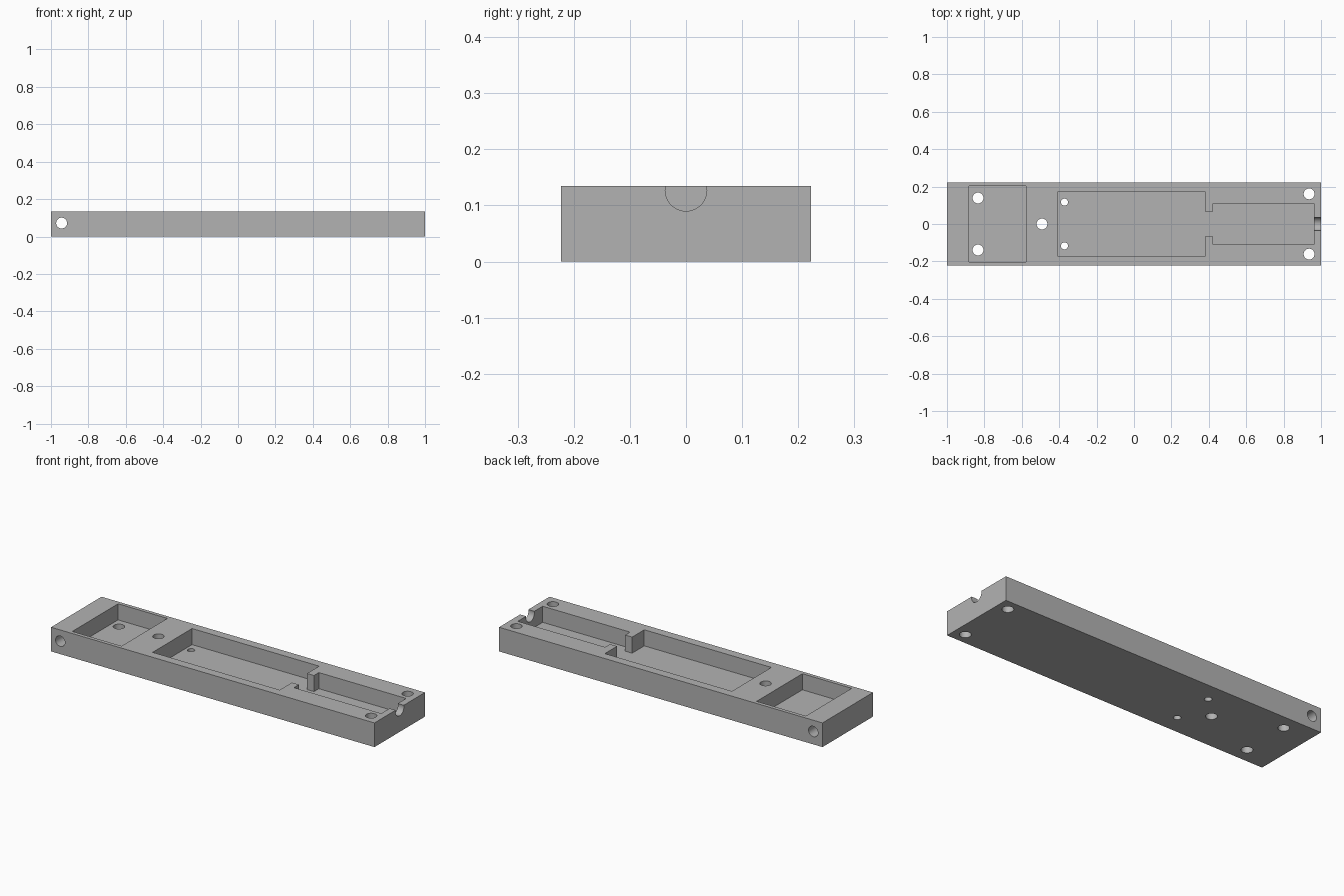
import bpy
import bmesh
from mathutils import Matrix
from math import radians

LENGTH, WIDTH, HEIGHT = 2.0, 0.446, 0.135
FLOOR = 0.045   # height of the pocket floors
HOLE = 0.029    # radius of the screw holes

cube = bpy.data.objects.get("Cube")
if cube:
    bpy.data.objects.remove(cube, do_unlink=True)

grey = bpy.data.materials.new("plain grey")
grey.use_nodes = True
grey.diffuse_color = (0.45, 0.45, 0.45, 1)
grey.node_tree.nodes["Principled BSDF"].inputs["Base Color"].default_value = grey.diffuse_color


def add_object(name, bm):
    bmesh.ops.recalc_face_normals(bm, faces=bm.faces)
    mesh = bpy.data.meshes.new(name)
    bm.to_mesh(mesh)
    bm.free()
    mesh.materials.append(grey)
    obj = bpy.data.objects.new(name, mesh)
    bpy.context.collection.objects.link(obj)
    return obj


def prism(name, outline, bottom, top):
    """Extrude a flat outline upwards."""
    bm = bmesh.new()
    face = bm.faces.new([bm.verts.new((x, y, bottom)) for x, y in outline])
    new = bmesh.ops.extrude_face_region(bm, geom=[face])["geom"]
    verts = [v for v in new if isinstance(v, bmesh.types.BMVert)]
    bmesh.ops.translate(bm, verts=verts, vec=(0, 0, top - bottom))
    return add_object(name, bm)


def rod(name, centre, radius, length, axis="Z"):
    """Cylinder along the given axis."""
    turn = {"X": Matrix.Rotation(radians(90), 4, "Y"),
            "Y": Matrix.Rotation(radians(90), 4, "X"),
            "Z": Matrix()}[axis]
    bm = bmesh.new()
    bmesh.ops.create_cone(bm, cap_ends=True, segments=48, radius1=radius, radius2=radius,
                          depth=length, matrix=Matrix.Translation(centre) @ turn)
    return add_object(name, bm)


def mirrored(half):
    """Close a +y half outline by reflecting it across the x axis."""
    return half + [(x, -y) for x, y in reversed(half)]


# Main block
block = prism("case_base", mirrored([(-LENGTH / 2, WIDTH / 2), (LENGTH / 2, WIDTH / 2)]), 0, HEIGHT)

# Square pocket, and the long pocket that narrows through a neck
above = HEIGHT + 0.1
cutters = [
    prism("square_pocket_cutter", mirrored([(-0.883, 0.202), (-0.578, 0.202)]), FLOOR, above),
    prism("long_pocket_cutter", mirrored([(-0.406, 0.174), (0.38, 0.174), (0.38, 0.067),
                                          (0.423, 0.067), (0.423, 0.11), (0.963, 0.11)]),
          FLOOR, above),
]

# Vertical holes: mirrored pairs and one on the centre line
for name, x, y, radius in (("pocket_hole", -0.834, 0.139, HOLE),
                           ("small_hole", -0.372, 0.117, 0.019),
                           ("end_hole", 0.936, 0.161, HOLE)):
    for side, label in ((1, "back"), (-1, "front")):
        cutters.append(rod(f"{label}_{name}_cutter", (x, side * y, 0), radius, 1))
cutters.append(rod("centre_hole_cutter", (-0.492, 0, 0), HOLE, 1))

# Cross hole through the end, and the round cable notch
cutters.append(rod("cross_hole_cutter", (-0.943, 0, 0.072), HOLE, 1, "Y"))
cutters.append(rod("cable_notch_cutter", (1.0, 0, 0.127), 0.037, 0.2, "X"))

# Cut everything from the block
bpy.ops.object.select_all(action="DESELECT")
bpy.context.view_layer.objects.active = block
block.select_set(True)
for cutter in cutters:
    cut = block.modifiers.new(cutter.name, "BOOLEAN")
    cut.operation = "DIFFERENCE"
    cut.solver = "EXACT"
    cut.object = cutter
    bpy.ops.object.modifier_apply(modifier=cut.name)
    bpy.data.objects.remove(cutter, do_unlink=True)

bpy.ops.object.shade_smooth_by_angle(angle=radians(30))
